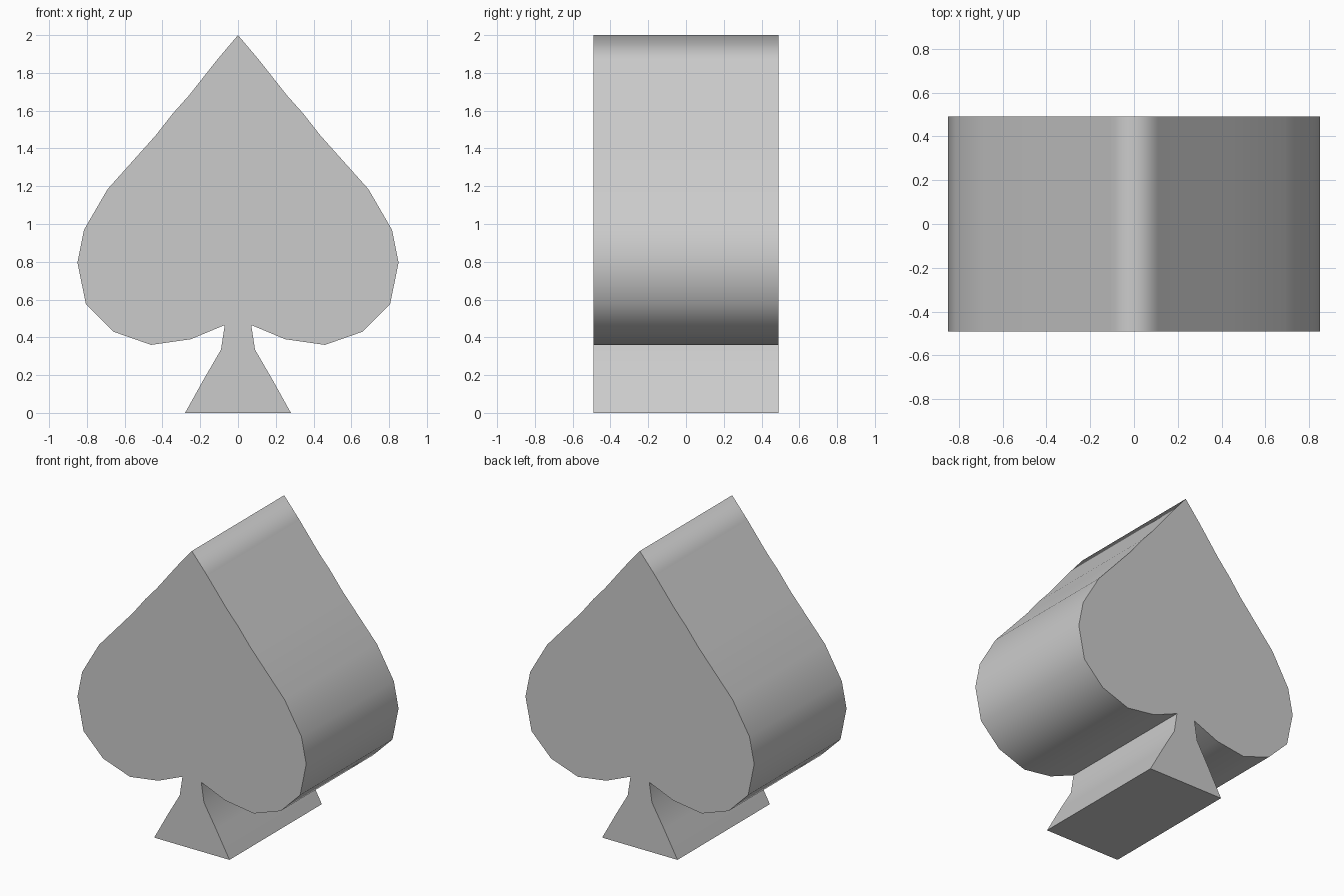
import bpy
import bmesh

if "Cube" in bpy.data.objects:
    bpy.data.objects.remove(bpy.data.objects["Cube"])

HALF_DEPTH = 0.49

# Right half of the outline, from the tip down to the foot
half = [(0.11, 1.87), (0.26, 1.68), (0.345, 1.585), (0.435, 1.47),
        (0.69, 1.185), (0.815, 0.97), (0.85, 0.795), (0.805, 0.575),
        (0.66, 0.43), (0.46, 0.36), (0.25, 0.39), (0.07, 0.465),
        (0.09, 0.335), (0.18, 0.18), (0.28, 0.0)]
outline = [(0.0, 2.0)] + half + [(-x, z) for x, z in reversed(half)]

# Front face, extruded backwards
bm = bmesh.new()
front = bm.faces.new([bm.verts.new((x, -HALF_DEPTH, z)) for x, z in outline])
result = bmesh.ops.extrude_face_region(bm, geom=[front], use_keep_orig=True)
back_verts = [v for v in result["geom"] if isinstance(v, bmesh.types.BMVert)]
bmesh.ops.translate(bm, verts=back_verts, vec=(0, 2 * HALF_DEPTH, 0))
bmesh.ops.recalc_face_normals(bm, faces=bm.faces)

# Smooth rim, with crisp cap outlines, notches and foot
for face in bm.faces:
    face.smooth = abs(face.normal.y) < 0.5 and face.normal.z > -0.99
for edge in bm.edges:
    is_cap_edge = any(abs(f.normal.y) > 0.5 for f in edge.link_faces)
    x, z = edge.verts[0].co.x, edge.verts[0].co.z
    is_notch = abs(abs(x) - 0.07) < 0.01 and z < 0.5
    edge.smooth = not (is_cap_edge or is_notch or z < 0.01)

mesh = bpy.data.meshes.new("spade")
bm.to_mesh(mesh)
bm.free()
spade = bpy.data.objects.new("spade", mesh)
bpy.context.collection.objects.link(spade)
